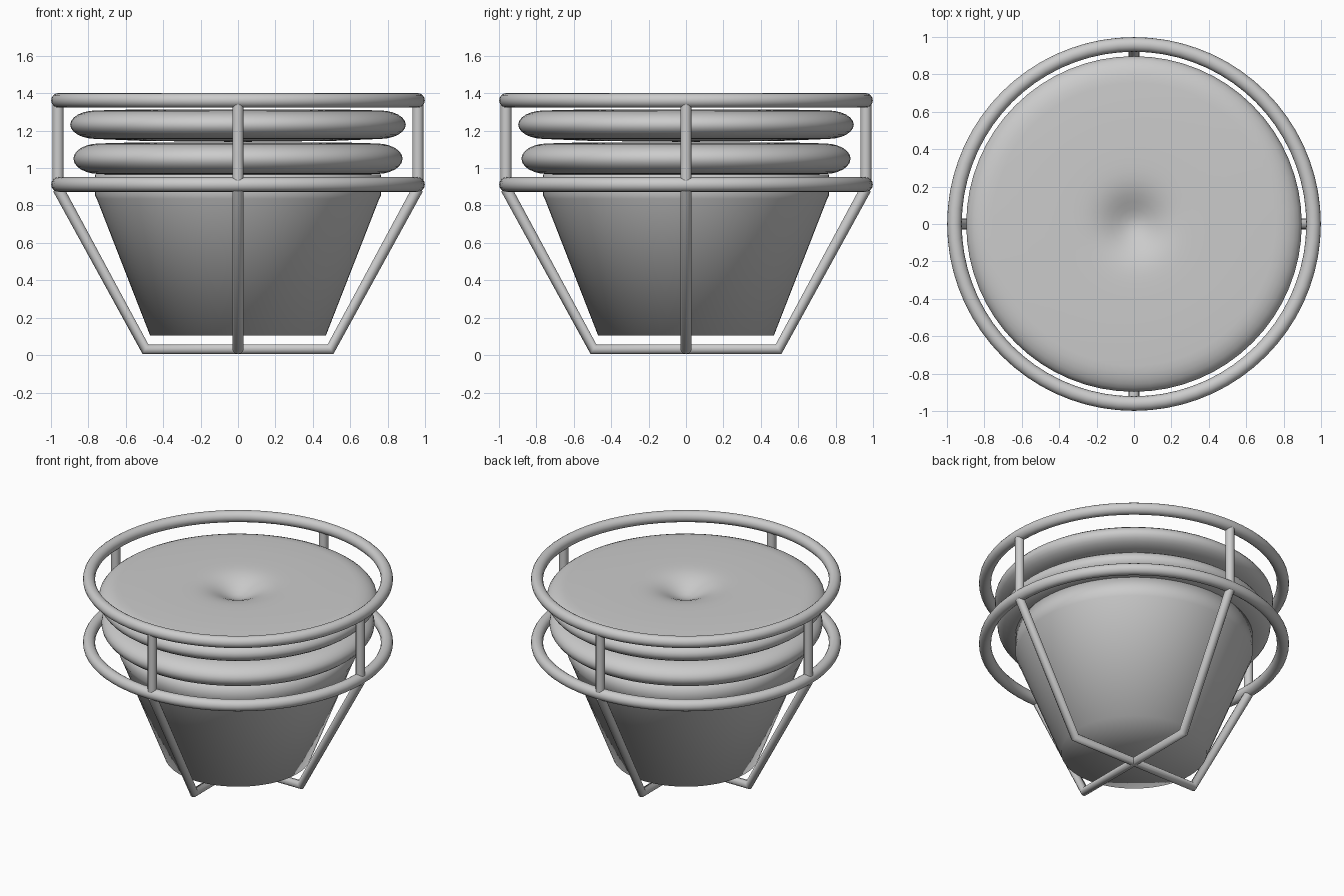
import bpy, bmesh, math

if "Cube" in bpy.data.objects:
    bpy.data.objects.remove(bpy.data.objects["Cube"])


def lathe(name, profile, steps=64, sharp=None):
    """Spin an (r, z) profile around the z axis; ends on the axis close it."""
    bm = bmesh.new()
    vs = [bm.verts.new((r, 0, z)) for r, z in profile]
    es = [bm.edges.new(p) for p in zip(vs, vs[1:])]
    bmesh.ops.spin(bm, geom=vs + es, axis=(0, 0, 1), cent=(0, 0, 0),
                   angle=2 * math.pi, steps=steps)
    bmesh.ops.remove_doubles(bm, verts=bm.verts, dist=1e-4)
    bmesh.ops.recalc_face_normals(bm, faces=bm.faces)
    me = bpy.data.meshes.new(name)
    bm.to_mesh(me)
    bm.free()
    for p in me.polygons:
        p.use_smooth = True
    ob = bpy.data.objects.new(name, me)
    bpy.context.collection.objects.link(ob)
    return ob


def rod(name, points, radius):
    """Round bar following a polyline."""
    cu = bpy.data.curves.new(name, 'CURVE')
    cu.dimensions = '3D'
    cu.bevel_depth = radius
    cu.bevel_resolution = 4
    cu.use_fill_caps = True
    sp = cu.splines.new('POLY')
    sp.points.add(len(points) - 1)
    for p, co in zip(sp.points, points):
        p.co = (*co, 1)
    ob = bpy.data.objects.new(name, cu)
    bpy.context.collection.objects.link(ob)
    return ob


# Round hoops
for name, z in (("upper_hoop", 1.362), ("lower_hoop", 0.912)):
    bpy.ops.mesh.primitive_torus_add(major_radius=0.96, minor_radius=0.039,
                                     major_segments=72, minor_segments=16,
                                     location=(0, 0, z))
    bpy.context.object.name = name
    bpy.ops.object.shade_smooth()

# Crossing bent legs and the four short posts
for i in range(2):
    leg = rod(f"leg_frame_{i + 1}", [(-0.962, 0, 0.89), (-0.495, 0, 0.032),
                                     (0.495, 0, 0.032), (0.962, 0, 0.89)], 0.03)
    leg.rotation_euler.z = i * math.pi / 2
for i in range(4):
    a = i * math.pi / 2
    x, y = 0.962 * math.cos(a), 0.962 * math.sin(a)
    rod(f"post_{i + 1}", [(x, y, 0.93), (x, y, 1.345)], 0.03)

# Tapered bucket under the cushions
lathe("bucket", [(0, 0.105), (0.47, 0.105), (0.755, 0.835), (0.765, 0.855),
                 (0.765, 0.965), (0.74, 0.965)])


# Cushions: rounded rim, slightly domed underside, dimple in the middle of the top
def cushion(name, rim, z_mid, half):
    top = z_mid + half
    pts = [(0, z_mid - half - 0.01), (0.5, z_mid - half - 0.005)]
    for k in range(13):
        a = math.pi * (k / 12 - 0.5)
        pts.append((rim - 0.14 + 0.14 * math.cos(a),
                    z_mid + half * 0.93 * math.sin(a)))
    pts.append((0.55, top - 0.001))
    for k in range(11):
        r = 0.4 * (1 - k / 10)
        pts.append((r, top - 0.085 * math.exp(-(r / 0.15) ** 2)))
    return lathe(name, pts)


cushion("lower_cushion", 0.88, 1.05, 0.088)
cushion("upper_cushion", 0.897, 1.232, 0.082)
